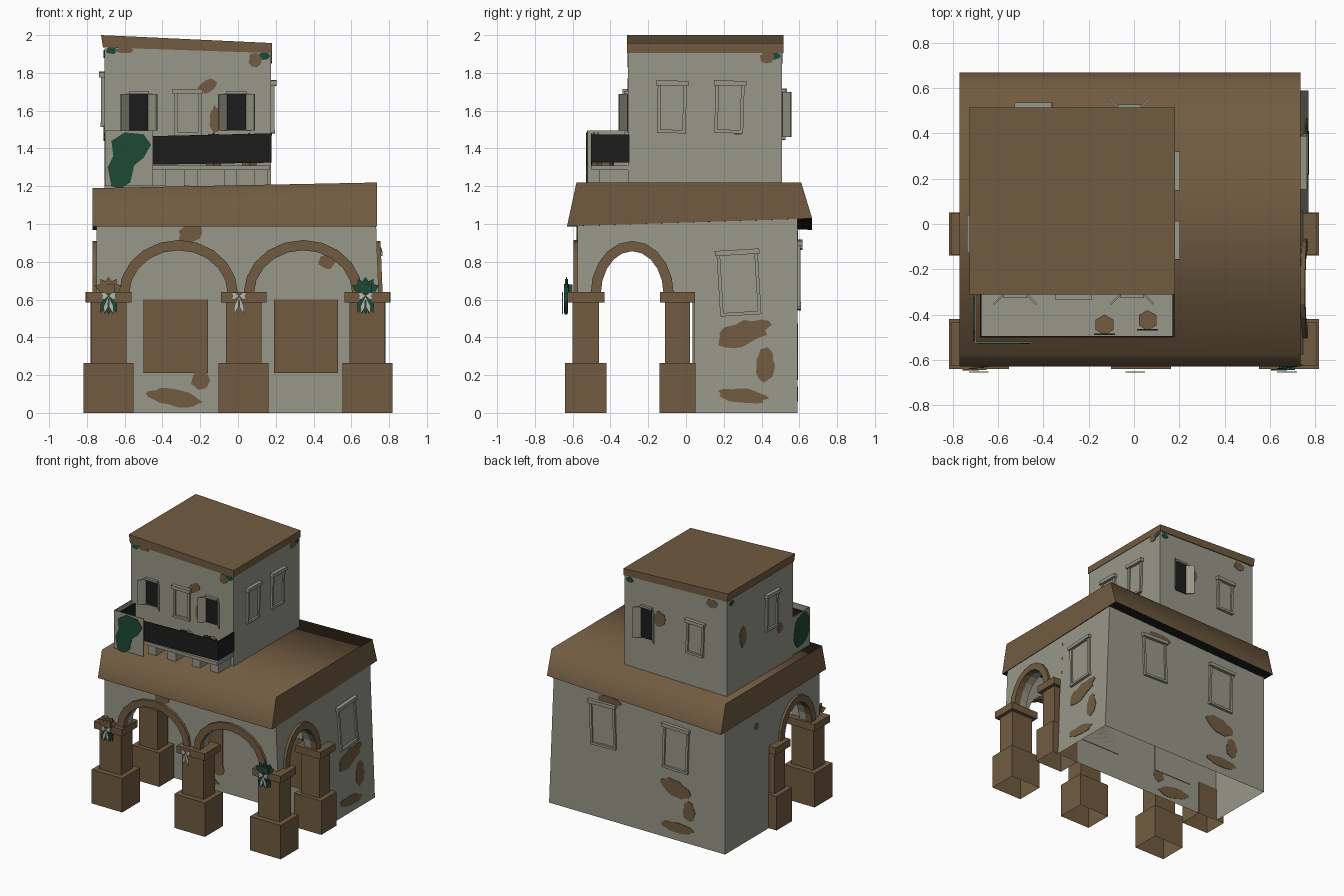
import bpy, bmesh, math, random
from mathutils import Vector

random.seed(4)
cube = bpy.data.objects.get("Cube")
if cube:
    bpy.data.objects.remove(cube)

def material(name, rgb):
    m = bpy.data.materials.new(name)
    m.use_nodes = True
    m.diffuse_color = (*rgb, 1)
    m.node_tree.nodes["Principled BSDF"].inputs["Base Color"].default_value = (*rgb, 1)
    return m

plaster = material("grey plaster", (.31, .31, .25))
brown = material("brown clay", (.165, .105, .052))
green = material("dark green", (.012, .068, .037))
black = material("near black", (.012, .012, .012))
white = material("pale ribbon", (.48, .48, .43))

# Each side maps (along, height, outward distance) to a point
LEAN = .04
SIDES = {
    "front": lambda u, z, d: (u, -d, z),
    "back": lambda u, z, d: (u, d, z),
    "right": lambda u, z, d: (d, u, z),
    "leaning": lambda u, z, d: (d + LEAN * (1 - z), u, z),
    "left": lambda u, z, d: (-d, u, z),
    "top": lambda u, v, d: (u, v, d),
}

def prism(name, side, outline, d0, d1, mat):
    """Extrude a flat outline outward from d0 to d1."""
    place = SIDES[side]
    bm = bmesh.new()
    inner = [bm.verts.new(place(u, z, d0)) for u, z in outline]
    outer = [bm.verts.new(place(u, z, d1)) for u, z in outline]
    bm.faces.new(inner)
    bm.faces.new(outer)
    n = len(outline)
    for i in range(n):
        j = (i + 1) % n
        bm.faces.new((inner[i], inner[j], outer[j], outer[i]))
    bmesh.ops.recalc_face_normals(bm, faces=bm.faces)
    mesh = bpy.data.meshes.new(name)
    bm.to_mesh(mesh)
    bm.free()
    ob = bpy.data.objects.new(name, mesh)
    bpy.context.collection.objects.link(ob)
    mesh.materials.append(mat)
    return ob

def rect(u0, u1, z0, z1):
    return [(u0, z0), (u1, z0), (u1, z1), (u0, z1)]

def box(name, x0, x1, y0, y1, z0, z1, mat):
    return prism(name, "top", rect(x0, x1, y0, y1), z0, z1, mat)

def open_floor(ob):
    bm = bmesh.new()
    bm.from_mesh(ob.data)
    bmesh.ops.delete(bm, geom=[f for f in bm.faces if f.normal.z < -.9], context="FACES")
    bm.to_mesh(ob.data)
    bm.free()

def arc(c, z, rx, rz, n=10):
    return [(c - rx * math.cos(math.pi * i / n), z + rz * math.sin(math.pi * i / n))
            for i in range(n + 1)]

def arched_wall(name, side, u0, u1, top, arches, d0, d1):
    spring = .63
    outline = [(u0, top), (u0, spring)]
    for c, r, h in arches:
        outline += arc(c, spring, r, h)
    outline += [(u1, spring), (u1, top)]
    prism(name, side, outline, d0, d1, plaster)
    for c, r, h in arches:
        trim = arc(c, spring, r + .05, h + .05) + arc(c, spring, r - .004, h - .004)[::-1]
        prism(name + "_arch_trim", side, trim, d1 - .03, d1 + .02, brown)

def turn(outline, u, z, a):
    c, s = math.cos(a), math.sin(a)
    return [(u + p * c - q * s, z + p * s + q * c) for p, q in outline]

def patch(name, side, u, z, w, h, d, mat=brown, tilt=0, n=18):
    """Irregular plate lying on a wall."""
    pts = []
    for i in range(n):
        a = math.tau * i / n
        r = random.uniform(.42, .54)
        pts.append((w * r * math.cos(a), h * r * math.sin(a)))
    prism(name, side, turn(pts, u, z, tilt), d - .002, d + .004, mat)

def window(name, side, u, z, w, h, d, tilt=0):
    a, b, t = w / 2, h / 2, .018
    def part(label, u0, u1, z0, z1, out):
        prism(name + label, side, turn(rect(u0, u1, z0, z1), u, z, tilt), d - .01, d + out, plaster)
    part("_pane", -a, a, -b, b, .004)
    for s in (-1, 1):
        part("_jamb", s * a - t / 2, s * a + t / 2, -b, b, .016)
    part("_header", -a - t, a + t, b - t, b + t / 2, .028)
    part("_sill", -a - t / 2, a + t / 2, -b - t / 2, -b + t / 2, .02)

def shuttered_window(name, side, u, z, w, h, d):
    a, b = w / 2, h / 2
    prism(name + "_pane", side, rect(u - a, u + a, z - b, z + b), d - .01, d + .006, black)
    prism(name + "_header", side, rect(u - a, u + a, z + b, z + b + .015), d - .01, d + .02, plaster)
    # shutter leaves swung outward
    for s in (-1, 1):
        leaf = prism(name + "_shutter", side, rect(0, s * .06, z - b, z + b), -.004, .004, plaster)
        leaf.rotation_euler.z = math.radians(45) * s * (-1 if side == "front" else 1)
        leaf.location = Vector(SIDES[side](u + s * a, 0, d + .005))

# Ground floor block, leaning on one side, and the arcade in front of it
body = prism("rear_body", "front", [(-.75, 0), (.73 + LEAN, 0), (.73, 1), (.73, 1.06), (-.75, 1.06)],
             -.59, -.045, plaster)
open_floor(body)
arched_wall("front_arcade", "front", -.75, .73, 1.02,
            [(-.315, .265, .235), (.345, .265, .235)], .48, .575)
arched_wall("right_arcade", "leaning", -.575, .06, 1.04, [(-.285, .17, .23)], .64, .731)
arched_wall("left_arcade", "left", -.575, .06, 1.04, [(-.285, .17, .23)], .66, .75)

def pillar(name, x, y, w, depth, base_w, base_d):
    for part, sw, sd, z0, z1 in (("base", base_w, base_d, 0, .265),
                                 ("shaft", w, depth, .265, .6),
                                 ("capital", w + .055, depth + .055, .585, .64)):
        ob = box(name + "_" + part, x - sw / 2, x + sw / 2, y - sd / 2, y + sd / 2, z0, z1, brown)
        if part == "base":
            open_floor(ob)

for x in (-.685, .03, .685):
    pillar("front_pillar", x, -.53, .187, .14, .265, .22)
for x in (-.7, .7):
    pillar("side_pillar", x, -.045, .16, .13, .235, .19)

# Tall recessed openings behind the arches
for c in (-.33, .36):
    prism("arcade_window", "front", rect(c - .17, c + .17, .21, .7), -.05, -.039, plaster)
    prism("arcade_window_panel", "front", rect(c - .17, c + .17, .21, .6), -.05, -.035, brown)

# Broad lower roof with a dark underside, slightly higher on one end
roof = prism("lower_roof", "right",
             [(-.63, .988), (-.58, 1.205), (.61, 1.205), (.668, 1)], -.77, .735, brown)
for v in roof.data.vertices:
    tilt = .02 if v.co.z > 1.1 else .04 if v.co.y > 0 else 0
    v.co.z += tilt * v.co.x
roof.data.materials.append(black)
for f in roof.data.polygons:
    if f.normal.z < -.9:
        f.material_index = 1
bpy.context.view_layer.objects.active = roof
roof.select_set(True)
bpy.ops.object.shade_smooth_by_angle(angle=math.radians(85))
roof.select_set(False)

# Upper tower and its sloping cap
box("tower", -.708, .176, -.307, .508, 1.1, 1.93, plaster)
prism("tower_roof", "back", [(-.715, 1.935), (.18, 1.905), (.18, 1.958), (-.725, 2)],
      -.312, .515, brown)

# Tower windows
window("tower_front_window", "front", -.265, 1.59, .125, .23, .307)
for u in (-.525, -.008):
    shuttered_window("shuttered_front_window", "front", u, 1.592, .105, .195, .307)
for u, a in ((-.075, -.02), (.23, -.03)):
    window("tower_right_window", "right", u, 1.62, .135, .26, .176, a)
window("tower_left_window", "left", -.04, 1.66, .13, .27, .708, .03)
window("tower_back_window", "back", -.44, 1.58, .13, .25, .508, .03)
shuttered_window("shuttered_back_window", "back", -.02, 1.58, .1, .24, .508)

# Ground floor windows
window("right_window", "leaning", .28, .69, .2, .33, .73, .06)
window("back_window", "back", .3, .74, .2, .33, .59, -.03)
window("back_window", "back", -.33, .72, .2, .33, .59, .03)

# Balcony with a railing and a cloth over one corner
box("balcony_floor", -.675, .17, -.5, -.3, 1.285, 1.31, plaster)
for x in (-.42, -.25, -.04, .12):
    box("balcony_bracket", x - .035, x + .035, -.46, -.3, 1.2, 1.285, plaster)
prism("balcony_front_rail", "front", [(-.68, 1.31), (.178, 1.325), (.178, 1.48), (-.68, 1.46)],
      .494, .502, black)
for x in (-.676, .174):
    box("balcony_side_rail", x - .004, x + .004, -.5, -.3, 1.325, 1.475, black)
box("cloth_front", -.7, -.45, -.525, -.519, 1.2, 1.495, plaster)
box("cloth_side", -.704, -.698, -.525, -.31, 1.2, 1.495, plaster)
prism("front_ivy", "front", [(-.67, 1.2), (-.69, 1.3), (-.66, 1.36), (-.67, 1.44), (-.6, 1.485),
      (-.5, 1.475), (-.46, 1.42), (-.5, 1.35), (-.55, 1.31), (-.57, 1.22), (-.62, 1.19)],
      .522, .53, green)
patch("side_ivy", "left", -.42, 1.36, .2, .27, .704, green)

# Ribbons, foliage and potted plants
def leaf(name, u, z, angle, length, width, d, mat):
    shape = [(0, 0), (width, length * .6), (0, length), (-width, length * .6)]
    prism(name, "front", turn(shape, u, z, angle), d, d + .006, mat)

def hexagon(x, y, r):
    return [(x + r * math.sin(math.tau * i / 6), y + r * math.cos(math.tau * i / 6))
            for i in range(6)]

for x, y in ((-.13, -.445), (.06, -.425)):
    prism("plant_pot", "top", hexagon(x, y, .045), 1.31, 1.44, brown)
    for a in (-1, -.5, 0, .5, 1):
        leaf("pot_leaf", x, 1.43, a, .055, .022, -y + .038, green)

def bow(x, z, d):
    for a in (-1.9, -1.3, 1.3, 1.9):
        leaf("bow_loop", x, z, a, .045, .012, d, white)
    for a in (math.pi - .25, math.pi + .25):
        leaf("bow_tail", x, z, a, .1, .012, d, white)

for x, foliage, mat in ((-.685, True, brown), (.005, False, None), (.675, True, green)):
    bow(x, .62, .65)
    if foliage:
        for i in range(5):
            leaf("upper_leaf", x, .64, -1.1 + .55 * i, .08, .022, .62 + .005 * i, mat)
            leaf("lower_leaf", x, .63, math.pi - .4 + .2 * i, .11, .02, .64 - .004 * i, green)
        box("foliage_core", x - .035, x + .035, -.645, -.6, .63, .68, mat)

# Worn plaster
for side, u, z, w, h, d, tilt in (
        ("front", -.34, .08, .3, .09, -.045, -.15), ("front", -.2, .17, .1, .1, -.045, 0),
        ("front", .47, .8, .09, .08, -.045, 0), ("front", -.25, .95, .14, .09, .575, .3),
        ("front", -.16, 1.73, .11, .07, .307, .4), ("front", -.12, 1.55, .06, .15, .307, 0),
        ("front", .09, 1.87, .07, .08, .307, 0), ("front", -.6, 1.92, .1, .03, .307, 0),
        ("leaning", .3, .42, .3, .13, .73, .3), ("leaning", .42, .25, .1, .19, .73, 0),
        ("leaning", .3, .09, .27, .08, .73, -.1), ("right", .43, 1.88, .08, .06, .176, 0),
        ("right", .27, 1.49, .06, .04, .176, 0), ("back", -.32, .4, .27, .13, .59, .2),
        ("back", -.44, .25, .1, .17, .59, 0), ("back", -.34, .1, .27, .08, .59, 0),
        ("back", .25, .93, .2, .08, .59, 0), ("back", -.13, 1.64, .09, .13, .508, 0),
        ("back", -.58, 1.88, .1, .07, .508, 0), ("left", .31, 1.58, .08, .16, .708, 0),
        ("left", -.15, 1.48, .07, .08, .708, 0), ("left", .2, .85, .05, .05, .75, 0)):
    patch(side + "_worn_patch", side, u, z, w, h, d, brown, tilt)
for side, u, z, d in (("front", .14, 1.89, .307), ("front", -.67, 1.92, .307),
                      ("right", .47, 1.89, .176), ("back", .13, 1.88, .508),
                      ("left", .45, 1.9, .708)):
    patch(side + "_moss", side, u, z, .06, .04, d, green)
